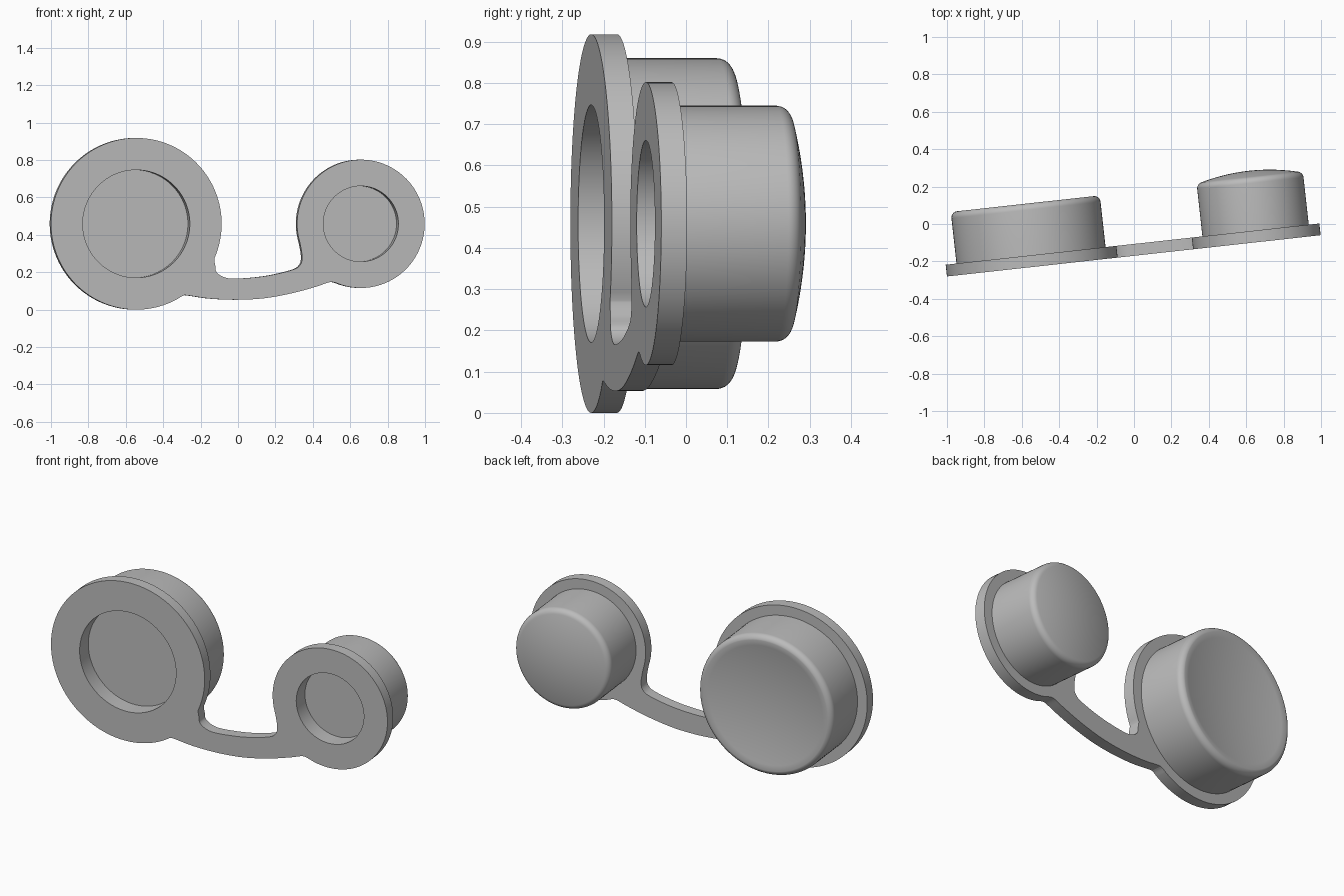
import bpy, bmesh, math
from mathutils import Matrix, Vector

cube = bpy.data.objects.get("Cube")
if cube:
    bpy.data.objects.remove(cube)

THICK = 0.063
CZ = 0.459
BIG_X, BIG_R, BIG_HOLE = -0.547, 0.459, 0.288
SMALL_X, SMALL_R, SMALL_HOLE = 0.661, 0.343, 0.202
# Local frame: x along the strap, y to the back, z up
PLACE = Matrix.Translation((0, -0.17, 0)) @ Matrix.Rotation(math.radians(6.3), 4, "Z")

rubber = bpy.data.materials.new("grey rubber")
rubber.use_nodes = True
GREY = (0.5, 0.5, 0.5, 1)
rubber.diffuse_color = GREY
rubber.node_tree.nodes["Principled BSDF"].inputs["Base Color"].default_value = GREY


def arc(cx, r, start, end, n):
    angles = [math.radians(start + (end - start) * i / n) for i in range(n + 1)]
    return [Vector((cx + r * math.cos(a), CZ + r * math.sin(a))) for a in angles]


def smooth_path(points, steps=8):
    """Catmull-Rom interior points between the second and second-last points."""
    out = []
    for a, b, c, d in zip(points, points[1:], points[2:], points[3:]):
        for i in range(steps):
            t = i / steps
            out.append(0.5 * (2 * b + (c - a) * t + (2 * a - 5 * b + 4 * c - d) * t * t
                              + (3 * b - a - 3 * c + d) * t ** 3))
    return out[1:]


def finish(obj):
    obj.data.materials.append(rubber)
    bpy.ops.object.select_all(action="DESELECT")
    obj.select_set(True)
    bpy.context.view_layer.objects.active = obj
    bpy.ops.object.shade_smooth_by_angle(angle=math.radians(30))


def add_mesh(name, bm):
    mesh = bpy.data.meshes.new(name)
    bm.to_mesh(mesh)
    bm.free()
    obj = bpy.data.objects.new(name, mesh)
    bpy.context.collection.objects.link(obj)
    obj.matrix_world = PLACE
    finish(obj)


# Flange plate: two rings joined by a strap, one outline with two holes
big_arc = arc(BIG_X, BIG_R, -24, -24 + 323, 120)
small_arc = arc(SMALL_X, SMALL_R, 251 - 360, 197, 110)
lower = [Vector(p) for p in ((-0.295, 0.075), (-0.27, 0.076), (-0.15, 0.059), (0, 0.053), (0.15, 0.062),
                             (0.3, 0.09), (0.42, 0.123), (0.49, 0.146), (0.52, 0.145))]
upper = [Vector(p) for p in ((0.345, 0.285), (0.335, 0.24), (0.29, 0.212), (0.15, 0.18),
                             (0, 0.166), (-0.07, 0.172), (-0.115, 0.2), (-0.122, 0.235))]
outline = big_arc
outline += smooth_path([big_arc[-2], big_arc[-1]] + lower + small_arc[:2])
outline += small_arc
outline += smooth_path([small_arc[-2], small_arc[-1]] + upper + big_arc[:2])

bm = bmesh.new()
for loop in (outline, arc(BIG_X, BIG_HOLE, 0, 360, 96)[:-1], arc(SMALL_X, SMALL_HOLE, 0, 360, 96)[:-1]):
    ring = [bm.verts.new((p.x, 0, p.y)) for p in loop]
    for a, b in zip(ring, ring[1:] + ring[:1]):
        bm.edges.new((a, b))
bmesh.ops.triangle_fill(bm, edges=bm.edges[:], use_beauty=True, normal=(0, -1, 0))
grown = bmesh.ops.extrude_face_region(bm, geom=bm.faces[:], use_keep_orig=True)
bmesh.ops.translate(bm, vec=(0, THICK, 0),
                    verts=[v for v in grown["geom"] if isinstance(v, bmesh.types.BMVert)])
bmesh.ops.recalc_face_normals(bm, faces=bm.faces[:])
add_mesh("strap_and_flanges", bm)


def cap(name, cx, radius, hole, depth, length, fillet, bulge):
    """Turned plug body: recess, wall, rounded rim and a domed or dished end."""
    profile = [(0, depth), (hole, depth), (hole, THICK), (radius, THICK)]
    for i in range(9):
        a = math.radians(80) * i / 8
        profile.append((radius - fillet * (1 - math.cos(a)), length - fillet * (1 - math.sin(a))))
    rim, edge = profile[-1]
    for i in range(1, 13):
        t = 1 - i / 12
        profile.append((rim * t, edge + bulge * (1 - t * t)))
    bm = bmesh.new()
    verts = [bm.verts.new((cx + r, y, CZ)) for r, y in profile]
    edges = [bm.edges.new(pair) for pair in zip(verts, verts[1:])]
    bmesh.ops.spin(bm, geom=verts + edges, cent=(cx, 0, CZ), axis=(0, 1, 0),
                   angle=math.tau, steps=96, use_merge=False)
    bmesh.ops.remove_doubles(bm, verts=bm.verts[:], dist=0.0001)
    bmesh.ops.recalc_face_normals(bm, faces=bm.faces[:])
    add_mesh(name, bm)


cap("large_cap", BIG_X, 0.401, BIG_HOLE, 0.095, 0.341, 0.035, -0.035)
cap("small_cap", SMALL_X, 0.286, SMALL_HOLE, 0.095, 0.352, 0.035, 0.033)
